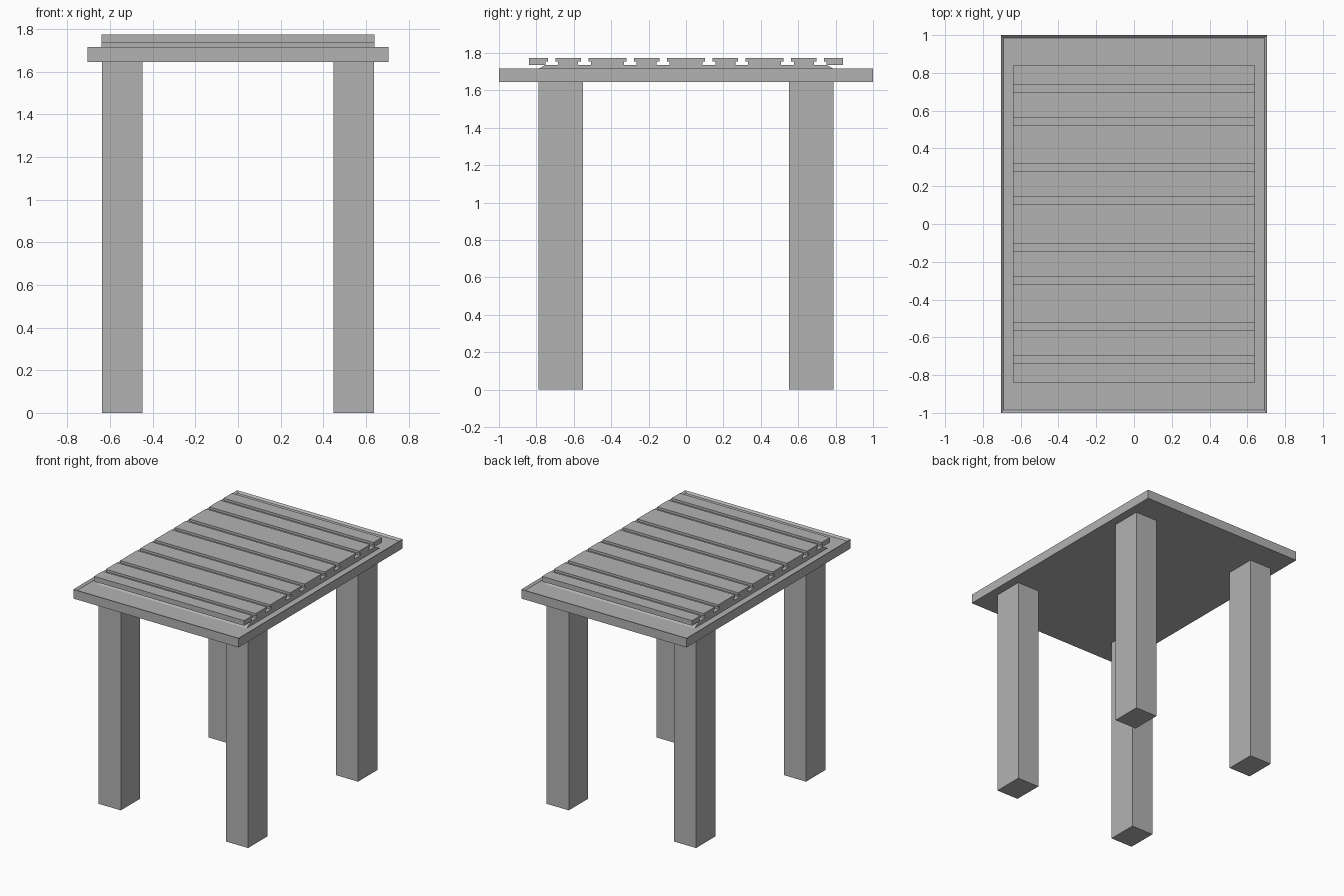
import bpy
import bmesh

if "Cube" in bpy.data.objects:
    bpy.data.objects.remove(bpy.data.objects["Cube"], do_unlink=True)

grey = bpy.data.materials.new("machine grey")
grey.use_nodes = True
colour = (0.45, 0.45, 0.45, 1)
grey.diffuse_color = colour
grey.node_tree.nodes["Principled BSDF"].inputs["Base Color"].default_value = colour


def add_object(name, bm):
    bmesh.ops.recalc_face_normals(bm, faces=bm.faces)
    mesh = bpy.data.meshes.new(name)
    bm.to_mesh(mesh)
    bm.free()
    mesh.materials.append(grey)
    obj = bpy.data.objects.new(name, mesh)
    bpy.context.collection.objects.link(obj)
    return obj


def box(low, high):
    bm = bmesh.new()
    bmesh.ops.create_cube(bm, size=1)
    for v in bm.verts:
        v.co = [(a + b) / 2 + c * (b - a) for a, b, c in zip(low, high, v.co)]
    return bm


SLAB_BOTTOM, SLAB_TOP, TRAY_FLOOR = 1.646, 1.717, 1.703
LIP, SHOULDER, TOP = 1.735, 1.755, 1.774
HALF_X = 0.64

# Four square legs
for side, sx in (("left", 1), ("right", -1)):
    for end, sy in (("front", -1), ("back", 1)):
        xs = sorted((0.448 * sx, 0.638 * sx))
        ys = sorted((0.552 * sy, 0.788 * sy))
        add_object(f"{end}_{side}_leg",
                   box((xs[0], ys[0], 0), (xs[1], ys[1], SLAB_BOTTOM)))

# Table slab with a shallow tray sunk inside a thin rim
bm = box((-0.705, -1, SLAB_BOTTOM), (0.705, 1, SLAB_TOP))
bm.normal_update()
top_face = max(bm.faces, key=lambda f: f.calc_center_median().z)
bmesh.ops.inset_region(bm, faces=[top_face], thickness=0.021)
for v in top_face.verts:
    v.co.z = TRAY_FLOOR
add_object("table_slab", bm)

# Bed profile: flared foot, overhanging lips and T-slots along the top
half_slots = (0.1225, 0.2975, 0.5425, 0.7175)
centres = [-c for c in reversed(half_slots)] + list(half_slots)
NARROW, WIDE = 0.02, 0.034
profile = [(-0.81, TRAY_FLOOR), (-0.755, LIP), (-0.84, LIP), (-0.84, TOP)]
for c in centres:
    half = [(-NARROW, TOP), (-NARROW, SHOULDER), (-WIDE, SHOULDER), (-WIDE, LIP)]
    profile += [(c + y, z) for y, z in half]
    profile += [(c - y, z) for y, z in reversed(half)]
profile += [(0.84, TOP), (0.84, LIP), (0.755, LIP), (0.81, TRAY_FLOOR)]

bm = bmesh.new()
end_cap = bm.faces.new([bm.verts.new((-HALF_X, y, z)) for y, z in profile])
result = bmesh.ops.extrude_face_region(bm, geom=[end_cap], use_keep_orig=True)
moved = [g for g in result["geom"] if isinstance(g, bmesh.types.BMVert)]
bmesh.ops.translate(bm, verts=moved, vec=(2 * HALF_X, 0, 0))
add_object("slotted_bed", bm)
